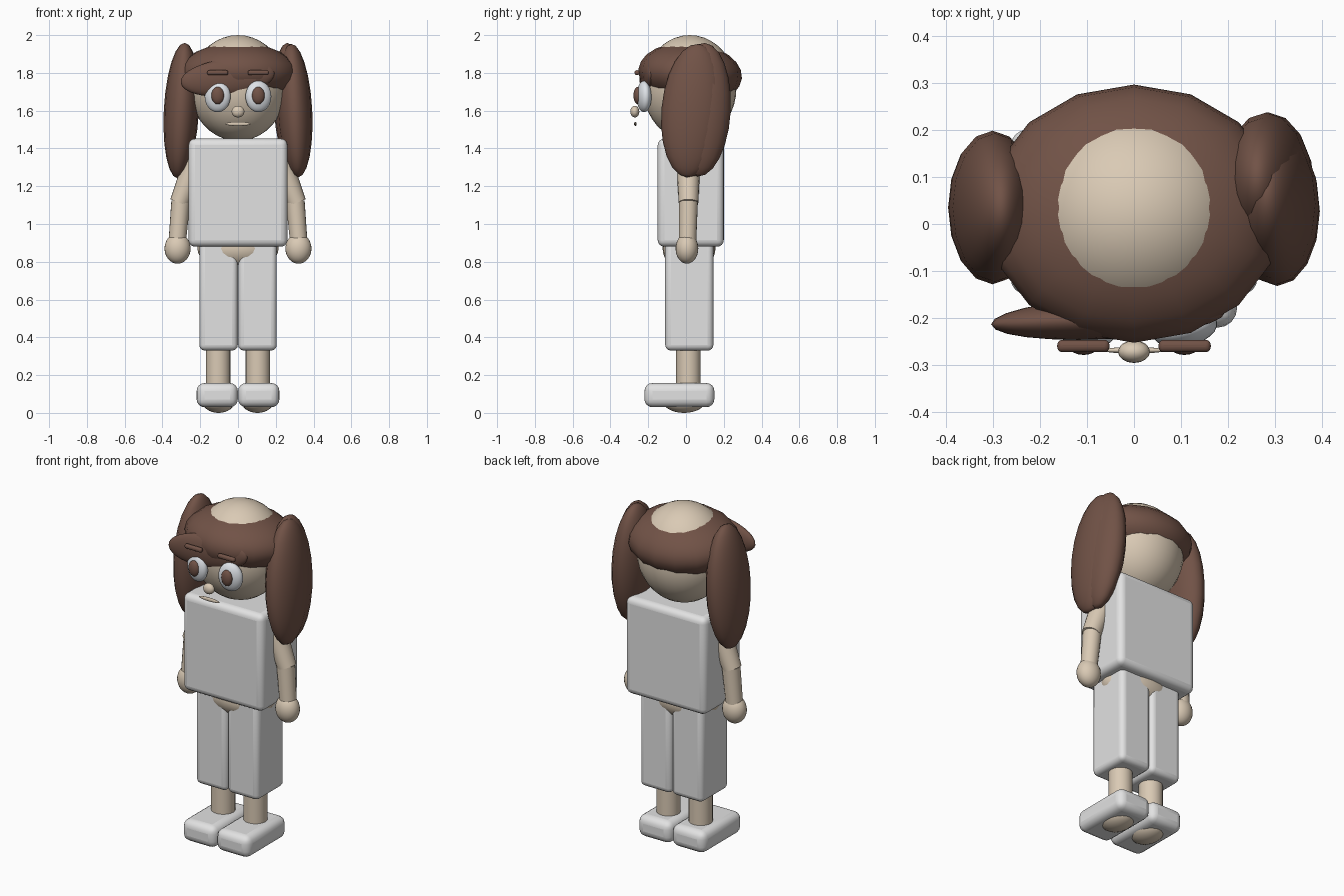
import bpy, math
from mathutils import Vector

if "Cube" in bpy.data.objects:
    bpy.data.objects.remove(bpy.data.objects["Cube"])


def mat(name, c):
    m = bpy.data.materials.new(name)
    m.diffuse_color = (*c, 1)
    m.use_nodes = True
    m.node_tree.nodes["Principled BSDF"].inputs["Base Color"].default_value = m.diffuse_color
    return m


SKIN = mat("skin", (0.70, 0.59, 0.46))
BROWN = mat("brown_hair", (0.165, 0.085, 0.062))
WHITE = mat("white_cloth", (0.76, 0.76, 0.76))
EYE = mat("eye_white", (0.74, 0.77, 0.81))


def finish(name, m, angle=60):
    o = bpy.context.object
    o.name = name
    o.data.materials.append(m)
    bpy.ops.object.shade_smooth_by_angle(angle=math.radians(angle))
    return o


def ball(name, m, loc, r, rot=(0, 0, 0), seg=24, rings=16):
    bpy.ops.mesh.primitive_uv_sphere_add(segments=seg, ring_count=rings, radius=1, location=loc,
                                         rotation=[math.radians(a) for a in rot])
    bpy.context.object.scale = r
    return finish(name, m)


def box(name, m, lo, hi, bevel):
    lo, hi = Vector(lo), Vector(hi)
    bpy.ops.mesh.primitive_cube_add(size=1, location=(lo + hi) / 2)
    o = bpy.context.object
    o.scale = hi - lo
    bpy.ops.object.transform_apply(location=False, rotation=False, scale=True)
    b = o.modifiers.new("round", 'BEVEL')
    b.width, b.segments = bevel, 4
    return finish(name, m)


def limb(name, m, a, b, ra, rb):
    a, b = Vector(a), Vector(b)
    d = b - a
    bpy.ops.mesh.primitive_cone_add(vertices=20, radius1=ra, radius2=rb, depth=d.length, location=(a + b) / 2,
                                    rotation=d.to_track_quat('Z', 'Y').to_euler())
    return finish(name, m, 40)


# Head and hair
ball("head", SKIN, (0, 0.02, 1.72), (0.255, 0.247, 0.28), seg=32, rings=20)
ball("hair_cap", BROWN, (0, 0.022, 1.795), (0.315, 0.275, 0.165), rot=(-5, 0, 0), seg=16, rings=12)
ball("fringe", BROWN, (-0.055, -0.2, 1.775), (0.25, 0.044, 0.098), rot=(0, -6, 3))
ball("right_pigtail_back", BROWN, (0.285, 0.08, 1.605), (0.095, 0.157, 0.355), rot=(-3, -4, 0), seg=16, rings=12)
ball("right_pigtail_front", BROWN, (0.3, 0.035, 1.6), (0.093, 0.165, 0.355), rot=(-5, -3, 0), seg=16, rings=12)
ball("left_pigtail", BROWN, (-0.3, 0.035, 1.6), (0.093, 0.163, 0.36), rot=(0, 3, 0), seg=16, rings=12)

# Face
ball("nose", SKIN, (0, -0.271, 1.595), (0.034, 0.024, 0.031), seg=16, rings=10)
ball("mouth", SKIN, (0, -0.268, 1.53), (0.068, 0.007, 0.011), seg=16, rings=8)

# Body
box("torso", WHITE, (-0.262, -0.15, 0.88), (0.262, 0.2, 1.452), 0.035)
ball("pelvis", SKIN, (0, 0.016, 0.87), (0.215, 0.14, 0.12))

for side, s in (("left", -1), ("right", 1)):
    # Eyes and brows
    ball(side + "_eye", EYE, (s * 0.108, -0.222, 1.675), (0.07, 0.038, 0.083), rot=(0, 0, s * 12))
    ball(side + "_pupil", BROWN, (s * 0.107, -0.256, 1.68), (0.034, 0.022, 0.046), seg=16, rings=10)
    x0, x1 = sorted((s * 0.052, s * 0.163))
    box(side + "_brow", BROWN, (x0, -0.272, 1.788), (x1, -0.246, 1.814), 0.011)
    # Arms
    limb(side + "_upper_arm", SKIN, (s * 0.205, 0.013, 1.38), (s * 0.31, 0.013, 1.112), 0.066, 0.052)
    limb(side + "_forearm", SKIN, (s * 0.303, 0.013, 1.12), (s * 0.322, 0.008, 0.9), 0.05, 0.046)
    ball(side + "_hand", SKIN, (s * 0.32, 0.005, 0.87), (0.069, 0.06, 0.08))
    # Legs
    x0, x1 = sorted((s * 0.001, s * 0.205))
    box(side + "_trouser_leg", WHITE, (x0, -0.11, 0.33), (x1, 0.145, 0.93), 0.03)
    limb(side + "_shin", SKIN, (s * 0.105, 0.013, 0.08), (s * 0.105, 0.013, 0.4), 0.065, 0.065)
    # Feet
    x0, x1 = sorted((s * 0.001, s * 0.219))
    box(side + "_shoe", WHITE, (x0, -0.22, 0.03), (x1, 0.15, 0.158), 0.042)
    ball(side + "_foot", SKIN, (s * 0.103, -0.01, 0.06), (0.085, 0.11, 0.06))
